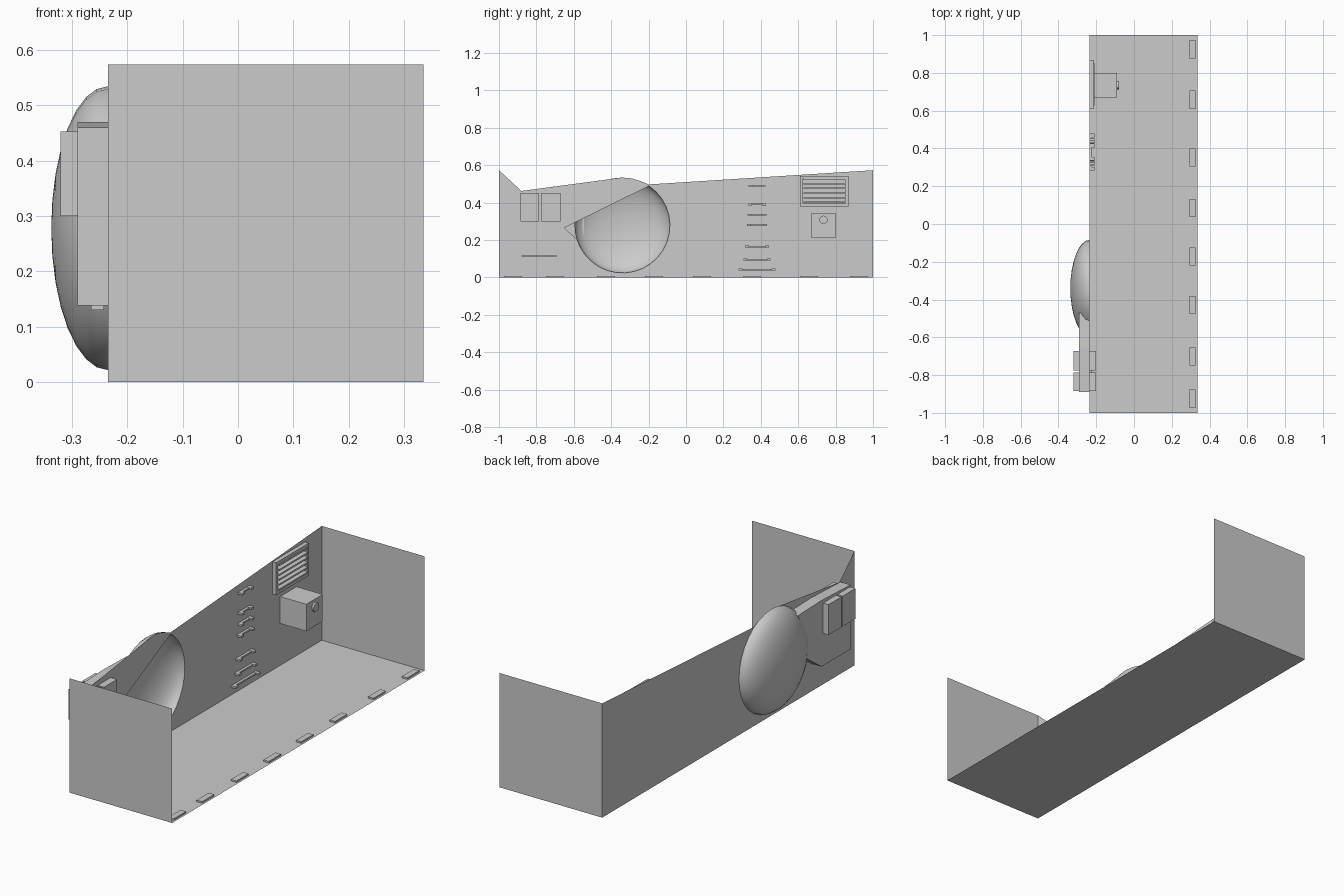
import bpy, bmesh, math
from mathutils import Matrix, Vector

if "Cube" in bpy.data.objects:
    bpy.data.objects.remove(bpy.data.objects["Cube"])

X0, X1, H = -0.235, 0.335, 0.573      # inner wall plane, open side, height
CY, CZ, R = -0.34, 0.278, 0.256       # dome centre and radius


def finish(name, bm, smooth=False):
    me = bpy.data.meshes.new(name)
    bm.to_mesh(me)
    bm.free()
    ob = bpy.data.objects.new(name, me)
    bpy.context.collection.objects.link(ob)
    if smooth:
        for p in me.polygons:
            p.use_smooth = True
    return ob


def sheet(name, pts):
    bm = bmesh.new()
    bm.faces.new([bm.verts.new(p) for p in pts])
    return finish(name, bm)


def boxes(name, spans):
    bm = bmesh.new()
    for x0, x1, y0, y1, z0, z1 in spans:
        m = Matrix.Translation(((x0 + x1) / 2, (y0 + y1) / 2, (z0 + z1) / 2))
        m = m @ Matrix.Diagonal((x1 - x0, y1 - y0, z1 - z0, 1))
        bmesh.ops.create_cube(bm, size=1, matrix=m)
    return finish(name, bm)


def on_circle(deg, r=R):
    a = math.radians(deg)
    return (CY + r * math.cos(a), CZ + r * math.sin(a))


# Floor and the two end walls
sheet("floor", [(X0, -1, 0), (X1, -1, 0), (X1, 1, 0), (X0, 1, 0)])
sheet("front_wall", [(X0, -1, 0), (X1, -1, 0), (X1, -1, H), (X0, -1, H)])
sheet("back_wall", [(X1, 1, 0), (X0, 1, 0), (X0, 1, H), (X1, 1, H)])

# Side wall with a half-round opening into the dome
outline = [(-1, 0), (1, 0), (1, H), (-0.2, 0.497)]
outline += [on_circle(a) for a in (67.5, 78.75, 90)]
outline += [(-0.88, 0.462), (-1, H)]
opening = [on_circle(a, R - 0.002) for a in
           [197 + i * (416 - 197) / 20 for i in range(21)]]
opening += [(-0.58, 0.3), (-0.65, 0.265)]
bm = bmesh.new()
edges = []
for loop in (outline, opening):
    vs = [bm.verts.new((X0, y, z)) for y, z in loop]
    edges += [bm.edges.new((vs[i - 1], vs[i])) for i in range(len(vs))]
bmesh.ops.triangle_fill(bm, use_beauty=True, use_dissolve=False,
                        edges=edges, normal=Vector((1, 0, 0)))
finish("side_wall", bm)

# Shallow dome bulging outward
bm = bmesh.new()
bmesh.ops.create_uvsphere(bm, u_segments=32, v_segments=16, radius=1)
bmesh.ops.delete(bm, geom=[v for v in bm.verts if v.co.z < -0.01], context='VERTS')
bm.transform(Matrix.Translation((X0, CY, CZ)) @ Matrix.Diagonal((0.102, R, R, 1))
             @ Matrix.Rotation(-math.pi / 2, 4, 'Y'))
finish("dome", bm, smooth=True)

# Console housing running from the buttons into the dome
profile = [(-0.89, 0.138), (-0.66, 0.138), (-0.545, 0.22), (-0.545, 0.34),
           (-0.47, 0.465), (-0.66, 0.47), (-0.89, 0.46)]
bm = bmesh.new()
outer = [bm.verts.new((-0.29, y, z)) for y, z in profile]
inner = [bm.verts.new((X0, y, z)) for y, z in profile]
bm.faces.new(outer[::-1])
for i in range(len(profile)):
    if i not in (3, 4):                # open toward the dome
        bm.faces.new((outer[i - 1], outer[i], inner[i], inner[i - 1]))
bmesh.ops.recalc_face_normals(bm, faces=bm.faces)
finish("console_housing", bm)

# Blocks through the console, its lower ledge and nub
boxes("console_block", [(-0.32, -0.20, -0.885, -0.785, 0.30, 0.452),
                        (-0.32, -0.20, -0.775, -0.672, 0.30, 0.452)])
boxes("console_ledge", [(X0, -0.225, -0.88, -0.69, 0.112, 0.118)])
boxes("console_nub", [(-0.265, -0.242, -0.80, -0.76, 0.13, 0.138)])

# Vent frame with six slats
y0, y1, z0, z1, t = 0.61, 0.868, 0.38, 0.543, 0.015
boxes("vent_frame", [(X0, -0.215, y0, y1, z0, z0 + t), (X0, -0.215, y0, y1, z1 - t, z1),
                     (X0, -0.215, y0, y0 + t, z0 + t, z1 - t),
                     (X0, -0.215, y1 - t, y1, z0 + t, z1 - t)])
boxes("vent_slats", [(X0, -0.21, 0.627, 0.853, 0.398 + 0.0245 * i, 0.406 + 0.0245 * i)
                     for i in range(6)])

# Wall box with a round knob
boxes("wall_box", [(X0, -0.09, 0.67, 0.80, 0.21, 0.345)])
bm = bmesh.new()
bmesh.ops.create_cone(bm, cap_ends=True, segments=16, radius1=0.022, radius2=0.022,
                      depth=0.01, matrix=Matrix.Translation((-0.085, 0.735, 0.308))
                      @ Matrix.Rotation(math.pi / 2, 4, 'Y'))
finish("box_knob", bm)

# Column of handle bars on the wall, wider toward the floor
bars = []
for z, w in ((0.49, 0.045), (0.39, 0.047), (0.335, 0.05), (0.28, 0.054),
             (0.165, 0.064), (0.095, 0.073), (0.042, 0.098)):
    bars.append((X0, -0.222, 0.38 - w, 0.38 + w, z - 0.004, z + 0.004))
    for s in (-1, 1):
        c = 0.38 + s * (w - 0.01)
        bars.append((X0, -0.21, c - 0.01, c + 0.01, z - 0.005, z + 0.005))
boxes("wall_bars", bars)

# Row of floor markers along the open side
boxes("floor_markers", [(0.295, 0.325, y, y + 0.096, 0, 0.008) for y in
                        (-0.973, -0.749, -0.476, -0.22, 0.037, 0.305, 0.61, 0.877)])
